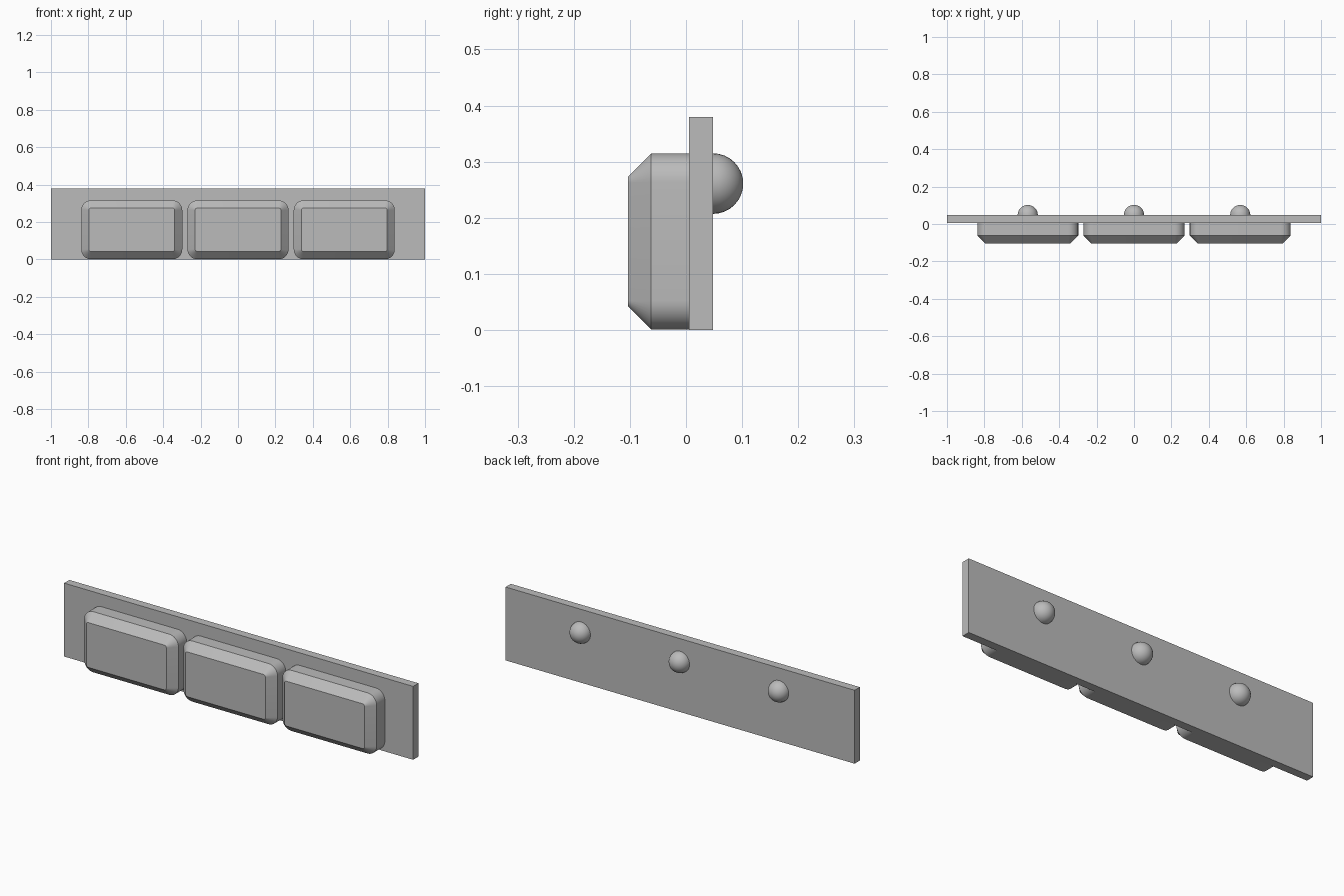
import bpy, bmesh, math
from mathutils import Matrix

cube = bpy.data.objects.get("Cube")
if cube:
    bpy.data.objects.remove(cube, do_unlink=True)

grey = bpy.data.materials.new("mid_grey")
grey.use_nodes = True
COLOUR = (0.5, 0.5, 0.5, 1)
grey.diffuse_color = COLOUR
grey.node_tree.nodes["Principled BSDF"].inputs["Base Color"].default_value = COLOUR


def finish(name, bm, smooth=True):
    bmesh.ops.recalc_face_normals(bm, faces=bm.faces)
    mesh = bpy.data.meshes.new(name)
    bm.to_mesh(mesh)
    bm.free()
    mesh.materials.append(grey)
    obj = bpy.data.objects.new(name, mesh)
    bpy.context.collection.objects.link(obj)
    if smooth:
        bpy.ops.object.select_all(action='DESELECT')
        obj.select_set(True)
        bpy.context.view_layer.objects.active = obj
        bpy.ops.object.shade_smooth_by_angle(angle=math.radians(30))
    return obj


def rounded_loop(bm, cx, cz, y, half_w, half_h, radius, steps=10):
    """Ring of vertices around a rounded rectangle facing -y."""
    ring = []
    for q, (sx, sz) in enumerate([(1, 1), (-1, 1), (-1, -1), (1, -1)]):
        for i in range(steps + 1):
            a = math.pi / 2 * (q + i / steps)
            ring.append(bm.verts.new((cx + sx * (half_w - radius) + radius * math.cos(a), y,
                                      cz + sz * (half_h - radius) + radius * math.sin(a))))
    return ring


def button(name, cx):
    bm = bmesh.new()
    half_w, half_h, cz, radius, chamfer = 0.27, 0.157, 0.158, 0.052, 0.041
    rings = [rounded_loop(bm, cx, cz, y, half_w - c, half_h - c, radius - c)
             for y, c in ((0.005, 0), (-0.062, 0), (-0.103, chamfer))]
    for a, b in zip(rings, rings[1:]):
        for i in range(len(a)):
            j = (i + 1) % len(a)
            bm.faces.new((a[i], a[j], b[j], b[i]))
    bm.faces.new(rings[0])
    bm.faces.new(rings[-1])
    finish(name, bm)


def dome(name, cx):
    bm = bmesh.new()
    bmesh.ops.create_uvsphere(bm, u_segments=32, v_segments=16, radius=0.054)
    # Keep the half that stands out from the back of the plate
    bmesh.ops.delete(bm, geom=[v for v in bm.verts if v.co.z < -0.001], context='VERTS')
    bmesh.ops.holes_fill(bm, edges=[e for e in bm.edges if e.is_boundary])
    bmesh.ops.transform(bm, verts=bm.verts, matrix=Matrix.Translation((cx, 0.048, 0.261))
                        @ Matrix.Rotation(-math.pi / 2, 4, 'X'))
    finish(name, bm)


# Backing plate
bm = bmesh.new()
bmesh.ops.create_cube(bm, size=1, matrix=Matrix.Translation((0, 0.0265, 0.19))
                      @ Matrix.Diagonal((2, 0.043, 0.38, 1)))
finish("back_plate", bm, smooth=False)

# Chamfered buttons in front, round pegs behind
for side, x in (("right", -0.568), ("middle", 0), ("left", 0.568)):
    button(side + "_button", x)
    dome(side + "_peg", x)
